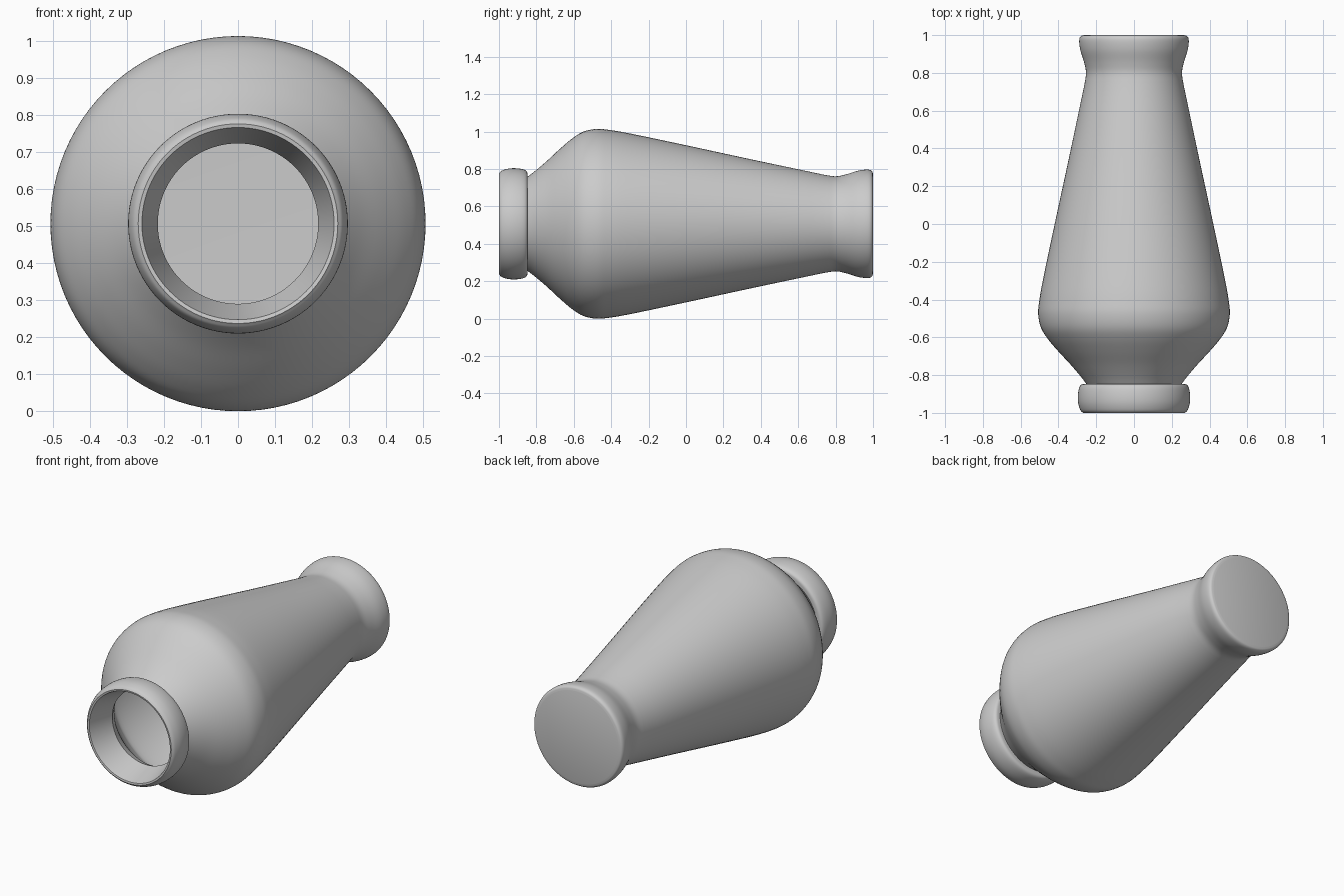
import bpy, bmesh, math
from mathutils import Vector, Matrix

if "Cube" in bpy.data.objects:
    bpy.data.objects.remove(bpy.data.objects["Cube"])

AXIS_Z = 0.507


def smooth(points, steps=5):
    """Catmull-Rom curve through (radius, y) points."""
    p = [Vector(q) for q in points]
    p = [2 * p[0] - p[1]] + p + [2 * p[-1] - p[-2]]
    out = []
    for a, b, c, d in zip(p, p[1:], p[2:], p[3:]):
        for i in range(steps):
            t = i / steps
            out.append(0.5 * (2 * b + (c - a) * t + (2 * a - 5 * b + 4 * c - d) * t * t
                              + (3 * b - a - 3 * c + d) * t ** 3))
    return out + [p[-2]]


def lathe(name, profile, segments=96):
    """Revolve a (radius, y) profile around the lying axis."""
    bm = bmesh.new()
    verts = [bm.verts.new((r, y, 0)) for r, y in profile]
    edges = [bm.edges.new(pair) for pair in zip(verts, verts[1:])]
    bmesh.ops.spin(bm, geom=verts + edges, cent=(0, 0, 0), axis=(0, 1, 0),
                   angle=math.tau, steps=segments, use_duplicate=False)
    bmesh.ops.remove_doubles(bm, verts=bm.verts, dist=0.0005)
    bmesh.ops.recalc_face_normals(bm, faces=bm.faces)
    mesh = bpy.data.meshes.new(name)
    bm.to_mesh(mesh)
    bm.free()
    obj = bpy.data.objects.new(name, mesh)
    obj.location.z = AXIS_Z
    bpy.context.collection.objects.link(obj)
    bpy.context.view_layer.objects.active = obj
    obj.select_set(True)
    bpy.ops.object.shade_smooth_by_angle(angle=math.radians(40))
    return obj


# outside: flat base, flared foot, long tapering body, shoulder
foot = smooth([(0.265, 1.0), (0.283, 0.993), (0.29, 0.97), (0.284, 0.92),
               (0.264, 0.855), (0.254, 0.8), (0.262, 0.74)])
body = smooth([(0.262, 0.74), (0.34, 0.37), (0.42, 0.0), (0.481, -0.29),
               (0.502, -0.41), (0.507, -0.48), (0.492, -0.55), (0.455, -0.61),
               (0.40, -0.675), (0.335, -0.745), (0.28, -0.81), (0.252, -0.847)])
# rolled collar and rim
collar = smooth([(0.252, -0.847), (0.278, -0.85), (0.291, -0.87), (0.297, -0.91),
                 (0.295, -0.95), (0.284, -0.985), (0.27, -1.0)])
# inside: funnel mouth, throat, hollow following the wall, flat floor
mouth = [Vector((0.26, -0.998)), Vector((0.217, -0.848))]
hollow = smooth([(0.217, -0.848), (0.245, -0.79), (0.30, -0.725), (0.365, -0.655),
                 (0.42, -0.59), (0.457, -0.53), (0.47, -0.47), (0.445, -0.28),
                 (0.385, 0.0), (0.305, 0.37), (0.228, 0.74), (0.219, 0.8),
                 (0.23, 0.855), (0.25, 0.93), (0.25, 0.96)])

lathe("vase", [Vector((0, 1.0))] + foot + body[1:] + collar[1:] + mouth
      + hollow[1:] + [Vector((0, 0.965))])
